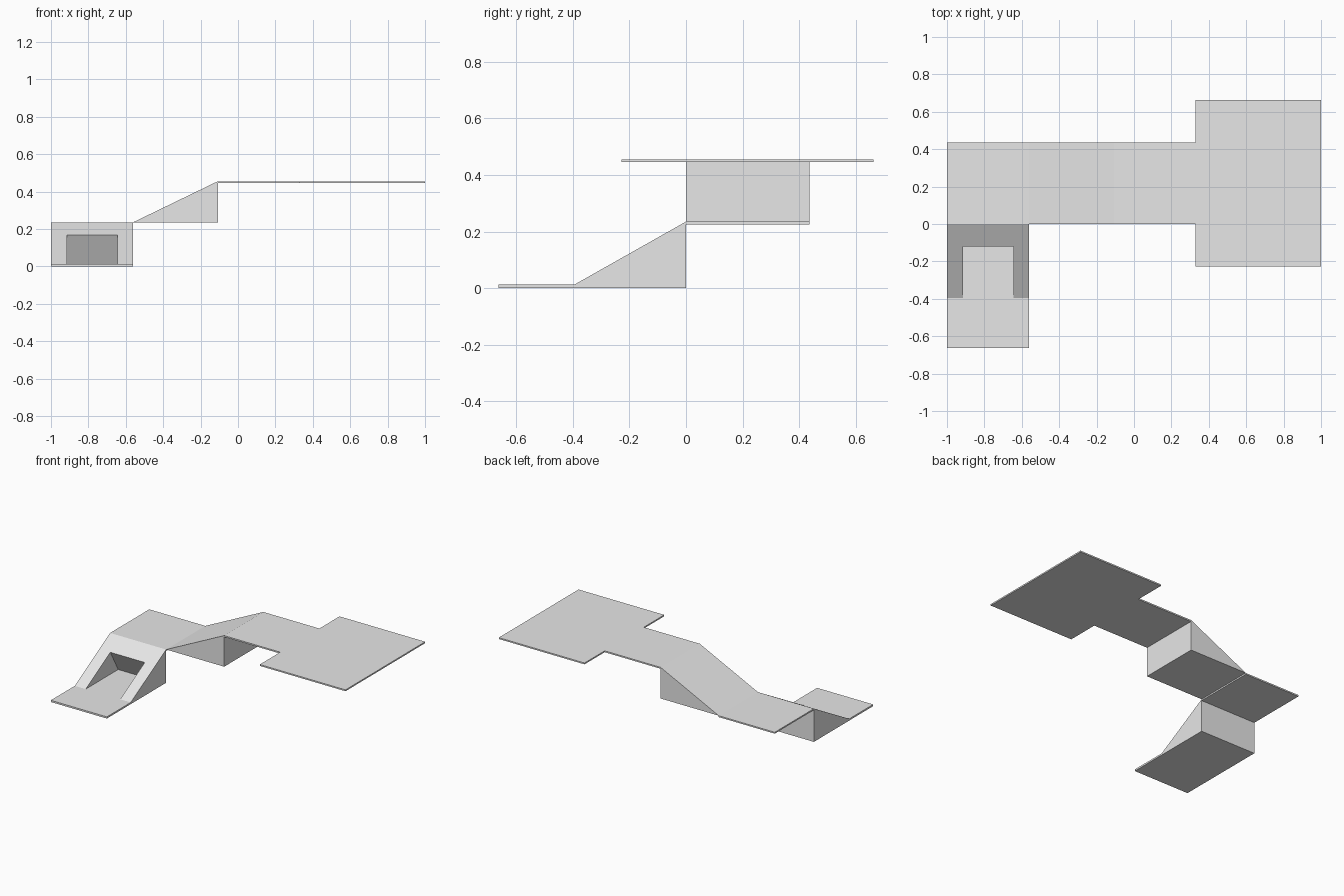
import bpy
import bmesh
from mathutils import Vector

cube = bpy.data.objects.get("Cube")
if cube:
    bpy.data.objects.remove(cube, do_unlink=True)

# Single pale grey finish
grey = bpy.data.materials.new("pale grey")
grey.use_nodes = True
grey.diffuse_color = (0.8, 0.8, 0.8, 1)
grey.node_tree.nodes["Principled BSDF"].inputs["Base Color"].default_value = grey.diffuse_color


def prism(name, profile, axis, low, high):
    """Extrude a 2D profile along an axis; the profile uses the other two axes in order."""
    bm = bmesh.new()
    points = []
    for pair in profile:
        p = list(pair)
        p.insert("xyz".index(axis), low)
        points.append(bm.verts.new(p))
    face = bm.faces.new(points)
    shift = Vector([high - low if a == axis else 0 for a in "xyz"])
    moved = bmesh.ops.extrude_face_region(bm, geom=[face])["geom"]
    bmesh.ops.translate(bm, vec=shift, verts=[v for v in moved if isinstance(v, bmesh.types.BMVert)])
    bmesh.ops.recalc_face_normals(bm, faces=bm.faces)
    mesh = bpy.data.meshes.new(name)
    bm.to_mesh(mesh)
    bm.free()
    mesh.materials.append(grey)
    obj = bpy.data.objects.new(name, mesh)
    bpy.context.collection.objects.link(obj)
    return obj


def rectangle(x0, x1, y0, y1):
    return [(x0, y0), (x1, y0), (x1, y1), (x0, y1)]


LEFT, STEP = -1.0, -0.562      # x range of the lower ramp and landing
DEPTH = 0.437                  # walkway width
THICK = 0.012                  # floor slab thickness
MID, TOP = 0.235, 0.455        # landing and deck heights

# Floor slab under the lower ramp
prism("ground_slab", rectangle(LEFT, STEP, -0.662, 0), "z", 0, THICK)

# Lower ramp with an open recess whose back wall leans under the slope
ramp = prism("lower_ramp", [(-0.395, THICK), (0, THICK), (0, MID)], "x", LEFT, STEP)
cutter = prism("recess_cutter", [(-0.6, 0), (-0.026, 0), (-0.195, 0.3), (-0.6, 0.3)],
               "x", -0.914, -0.645)
cutter.hide_render = True
cut = ramp.modifiers.new("recess", "BOOLEAN")
cut.operation = "DIFFERENCE"
cut.solver = "EXACT"
cut.object = cutter

# Bake the cut and discard the helper
bpy.context.view_layer.update()
carved = bpy.data.meshes.new_from_object(ramp.evaluated_get(bpy.context.evaluated_depsgraph_get()))
ramp.modifiers.clear()
ramp.data = carved
bpy.data.objects.remove(cutter, do_unlink=True)

# Landing between the ramps
prism("landing", rectangle(LEFT, STEP, 0, DEPTH), "z", MID - 0.01, MID)

# Upper ramp
prism("upper_ramp", [(STEP, MID), (-0.108, MID), (-0.108, TOP)], "y", 0, DEPTH)

# Walkway opening onto the wide deck
prism("upper_deck", [(-0.108, 0), (0.33, 0), (0.33, -0.228), (1, -0.228),
                     (1, 0.662), (0.33, 0.662), (0.33, DEPTH), (-0.108, DEPTH)],
      "z", TOP - 0.01, TOP)
